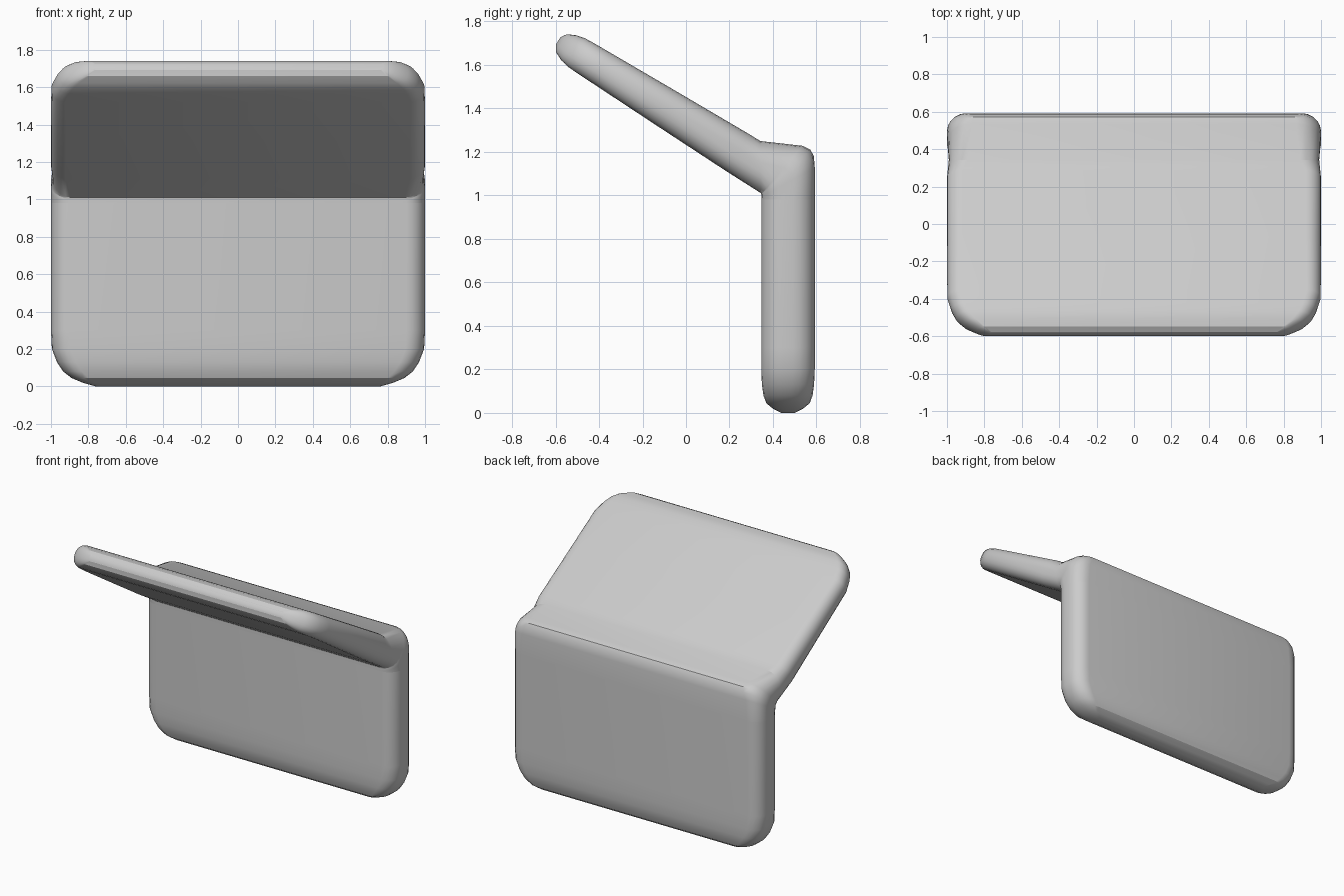
import bpy, bmesh
from math import sin, cos, pi, radians
from mathutils import Vector

if "Cube" in bpy.data.objects:
    bpy.data.objects.remove(bpy.data.objects["Cube"])

ARC = 5  # segments per rounded corner


def section(a, b, hw, ra=0.1, rb=0.1):
    """Rounded rectangle spanning x = -hw..hw and from a to b in the (y, z) plane."""
    a, b = Vector(a), Vector(b)
    length = (b - a).length
    n = (b - a) / length
    ra, rb = min(ra, length * 0.45), min(rb, length * 0.45)
    corners = [(1, 1, rb, 0), (-1, 1, rb, 90), (-1, -1, ra, 180), (1, -1, ra, 270)]
    pts = []
    for sx, sn, r, start in corners:
        cx = sx * (hw - r)
        cn = length - r if sn > 0 else r
        for i in range(ARC + 1):
            t = radians(start) + pi / 2 * i / ARC
            p = a + n * (cn + r * sin(t))
            pts.append((cx + r * cos(t), p.x, p.y))
    return pts


def loft(name, sections, cap):
    """Skin a list of sections and close one end (index 0 or -1)."""
    bm = bmesh.new()
    rings = [[bm.verts.new(p) for p in section(*s)] for s in sections]
    count = len(rings[0])
    for r0, r1 in zip(rings, rings[1:]):
        for i in range(count):
            j = (i + 1) % count
            bm.faces.new((r0[i], r0[j], r1[j], r1[i]))
    bm.faces.new(rings[cap])
    bmesh.ops.recalc_face_normals(bm, faces=bm.faces)
    mesh = bpy.data.meshes.new(name)
    bm.to_mesh(mesh)
    bm.free()
    obj = bpy.data.objects.new(name, mesh)
    bpy.context.collection.objects.link(obj)
    bpy.ops.object.select_all(action='DESELECT')
    obj.select_set(True)
    bpy.context.view_layer.objects.active = obj
    bpy.ops.object.shade_smooth_by_angle(angle=radians(26))
    return obj


# upright panel: height, half thickness, half width
panel = [(0.0, 0.03, 0.76), (0.02, 0.07, 0.83), (0.045, 0.1, 0.89), (0.08, 0.113, 0.935),
         (0.13, 0.12, 0.968), (0.2, 0.123, 0.995), (0.3, 0.123, 1.0), (0.982, 0.123, 1.0)]
loft("upright_panel", [((0.469 - t, z), (0.469 + t, z), w) for z, t, w in panel], 0)

# hinge block: sections fan around the inside of the bend
fan = [((0.346, 0.982), (0.592, 0.982), 1.0, 0.1, 0.1),
       ((0.346, 0.992), (0.592, 1.13), 1.0, 0.1, 0.11),
       ((0.346, 0.997), (0.588, 1.18), 1.0, 0.1, 0.13),
       ((0.346, 1.001), (0.572, 1.21), 0.998, 0.1, 0.14),
       ((0.346, 1.004), (0.535, 1.228), 0.996, 0.1, 0.13),
       ((0.345, 1.01), (0.342, 1.25), 0.99, 0.1, 0.1)]

# tilted panel: distance from the bend, half thickness, half width
tilt = [(0.13, 0.1, 1.0), (0.5, 0.091, 1.0), (0.87, 0.081, 0.998), (0.95, 0.079, 0.975),
        (1.0, 0.076, 0.95), (1.04, 0.067, 0.91), (1.08, 0.048, 0.84), (1.098, 0.02, 0.78)]
along, across = Vector((-0.85, 0.528)), Vector((0.528, 0.85))
root = Vector((0.345, 1.13))
lid = [(root + along * s - across * t, root + along * s + across * t, w, 0.08, 0.08)
       for s, t, w in tilt]
loft("tilted_panel", fan + lid, -1)
